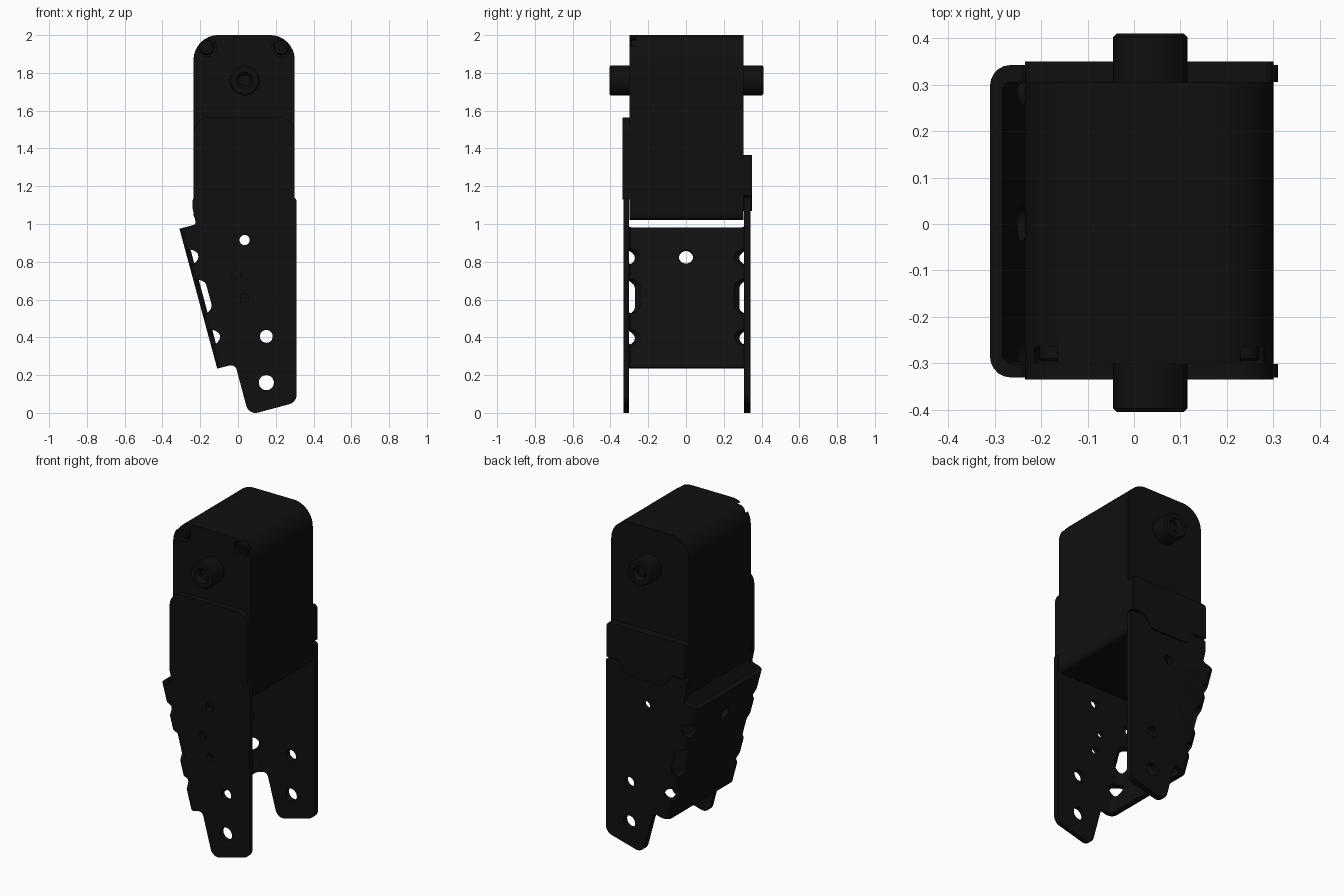
import bpy, bmesh, math
from mathutils import Vector, Matrix

cube = bpy.data.objects.get("Cube")
if cube:
    bpy.data.objects.remove(cube, do_unlink=True)

black = bpy.data.materials.new("matte_black")
black.use_nodes = True
COLOR = (0.005, 0.005, 0.005, 1)
black.diffuse_color = COLOR
bsdf = next(n for n in black.node_tree.nodes if n.type == 'BSDF_PRINCIPLED')
bsdf.inputs["Base Color"].default_value = COLOR

X, Y, Z = Vector((1, 0, 0)), Vector((0, 1, 0)), Vector((0, 0, 1))


def finish(bm, name):
    bmesh.ops.recalc_face_normals(bm, faces=bm.faces)
    me = bpy.data.meshes.new(name)
    bm.to_mesh(me)
    bm.free()
    me.materials.append(black)
    ob = bpy.data.objects.new(name, me)
    bpy.context.scene.collection.objects.link(ob)
    return ob


def rounded(corners, seg=6):
    """Outline from (u, v, radius) corners, each one filleted."""
    out = []
    for i, (u, v, r) in enumerate(corners):
        p = Vector((u, v))
        if r == 0:
            out.append(p)
            continue
        a = (Vector(corners[i - 1][:2]) - p).normalized()
        b = (Vector(corners[(i + 1) % len(corners)][:2]) - p).normalized()
        half = a.angle(b) / 2
        c = p + (a + b).normalized() * (r / math.sin(half))
        s = p + a * (r / math.tan(half)) - c
        e = p + b * (r / math.tan(half)) - c
        for k in range(seg + 1):
            out.append(c + (s * (1 - k / seg) + e * (k / seg)).normalized() * r)
    return out


def prism(outline, lo, hi, u=X, v=Z, w=Y, origin=Vector()):
    """Extrude a flat outline along w from lo to hi."""
    bm = bmesh.new()
    ends = [[bm.verts.new(origin + u * p[0] + v * p[1] + w * h) for p in outline]
            for h in (lo, hi)]
    for ring in ends:
        bm.faces.new(ring)
    n = len(outline)
    for i in range(n):
        j = (i + 1) % n
        bm.faces.new((ends[0][i], ends[0][j], ends[1][j], ends[1][i]))
    return bm


def stadium(r, half, seg=12):
    """Round hole (half = 0) or slot outline, long axis along v."""
    top = [(r * math.cos(math.pi * k / seg), half + r * math.sin(math.pi * k / seg))
           for k in range(seg + (half > 0))]
    return top + [(-a, -b) for a, b in top]


def lathe(name, profile, x, z, side, y0, steps=32):
    """Turned part along y; profile is (radius, distance from y0)."""
    bm = bmesh.new()
    vs = [bm.verts.new((x + r, y0 + side * h, z)) for r, h in profile]
    es = [bm.edges.new(p) for p in zip(vs, vs[1:])]
    bmesh.ops.spin(bm, geom=vs + es, cent=(x, 0, z), axis=Y, angle=math.tau,
                   steps=steps, use_merge=True)
    bmesh.ops.remove_doubles(bm, verts=bm.verts, dist=1e-5)
    return finish(bm, name)


def cut(ob, bm):
    tool = finish(bm, "cutter")
    tool.hide_render = True
    mod = ob.modifiers.new("cut", 'BOOLEAN')
    mod.operation, mod.solver, mod.object = 'DIFFERENCE', 'EXACT', tool
    bpy.context.view_layer.objects.active = ob
    bpy.ops.object.modifier_apply(modifier=mod.name)
    bpy.data.objects.remove(tool, do_unlink=True)


parts = []

# Motor body: tall block with rounded top corners
body = finish(prism(rounded([(-.235, 1.02, .03), (.30, 1.02, .03),
                             (.30, 2.0, .13), (-.235, 2.0, .13)], 10), -.30, .305),
              "motor_body")
parts.append(body)
SCREWS = ((-.165, 1.935), (.23, 1.935))
for x, z in SCREWS:
    cut(body, prism(stadium(.05, 0), -.4, -.265, origin=Vector((x, 0, z))))

# Screw heads in the front corner pockets
for (x, z), side in zip(SCREWS, ("right", "left")):
    parts.append(lathe(f"screw_{side}", [(0, .015), (.018, .015), (.018, .03), (.034, .03),
                                         (.04, .024), (.04, -.01), (0, -.01)],
                       x, z, -1, -.265, 20))

# Front cover and back cover over the lower body
parts.append(finish(prism(rounded([(-.235, 1.13, 0), (.30, 1.13, 0), (.30, 1.565, .08),
                                   (-.235, 1.565, .08)]), -.335, -.299), "front_cover"))
parts.append(finish(prism(rounded([(-.235, 1.15, 0), (-.15, 1.15, .03), (-.09, 1.07, .03),
                                   (.16, 1.07, .03), (.22, 1.15, .03), (.30, 1.15, 0),
                                   (.30, 1.365, .02), (-.235, 1.365, .02)]), .304, .35),
                    "back_cover"))

# Output shaft and idler hub, each with a screw socket
for side, y0, name in ((-1, -.30, "front_shaft"), (1, .305, "back_hub")):
    parts.append(lathe(name, [(0, .07), (.03, .07), (.03, .085), (.045, .105), (.072, .105),
                              (.08, .097), (.08, -.01), (0, -.01)], .035, 1.76, side, y0))

# Bracket: outer shell with rounded bends along the slanted edge
side_outline = rounded([(-.31, .975, 0), (-.11, .235, 0), (-.015, .258, .03),
                        (.057, -.0115, .05), (.31, .0563, .05), (.31, 1.14, .02),
                        (-.24, 1.14, .015), (-.24, 1.08, .03), (-.222, .998, .015)])
YF, YB = -.33, .342
along = Vector((.2, 0, -.74)).normalized()
inward = Vector((-along.z, 0, along.x))
start = Vector((-.31, 0, .975))


def on_bend(z, y=0):
    return Vector((-.31 + (.975 - z) * .2 / .74, y, z))


bm = prism(side_outline, YF, YB)
bends = [e for e in bm.edges if e.calc_length() > .7
         and abs((e.verts[0].co - e.verts[1].co).normalized().dot(along)) > .999
         and all(abs((v.co - start).dot(inward)) < .001 for v in e.verts)]
bmesh.ops.bevel(bm, geom=bends, offset=.045, segments=5, profile=.5, affect='EDGES')
bracket = finish(bm, "bracket")
parts.append(bracket)

# Hollow between the two side plates and the slanted web
cut(bracket, prism(rounded([(.028, -.301, .02), (1.2, -.301, 0), (1.2, .306, 0),
                            (.028, .306, .02)]), -1.0, 1.6,
                   u=inward, v=Y, w=along, origin=start))

# Notch in the lower edge of the web
cut(bracket, prism(rounded([(-.255, .15, 0), (.255, .15, 0), (.215, .24, .03), (.115, .445, .04),
                            (-.115, .445, .04), (-.215, .24, .03)]), -.5, .1, u=Y))

# Centre hole in the web
cut(bracket, prism(stadium(.038, 0), -.06, .08, u=Y, v=along, w=inward, origin=on_bend(.82)))

# Round holes and slots that wrap around both bends
for y, s in ((YF, 1), (YB, -1)):
    axis = (inward + Y * s).normalized()
    across = axis.cross(along)
    for z, half in ((.82, 0), (.61, .052), (.395, 0)):
        cut(bracket, prism(stadium(.042, half), -.1, .1, u=across, v=along, w=axis,
                           origin=on_bend(z, y)))

# Holes through both side plates, and two more in the front plate only
for x, z, r, far in ((.035, .915, .027, .5), (.15, .405, .034, .5), (.15, .16, .04, .5),
                     (-.01, .73, .022, 0), (.035, .61, .022, 0)):
    cut(bracket, prism(stadium(r, 0), -.5, far, origin=Vector((x, 0, z))))

# Smooth shading with sharp edges kept
bpy.ops.object.select_all(action='DESELECT')
for ob in parts:
    ob.select_set(True)
bpy.context.view_layer.objects.active = body
bpy.ops.object.shade_smooth_by_angle(angle=math.radians(35))
